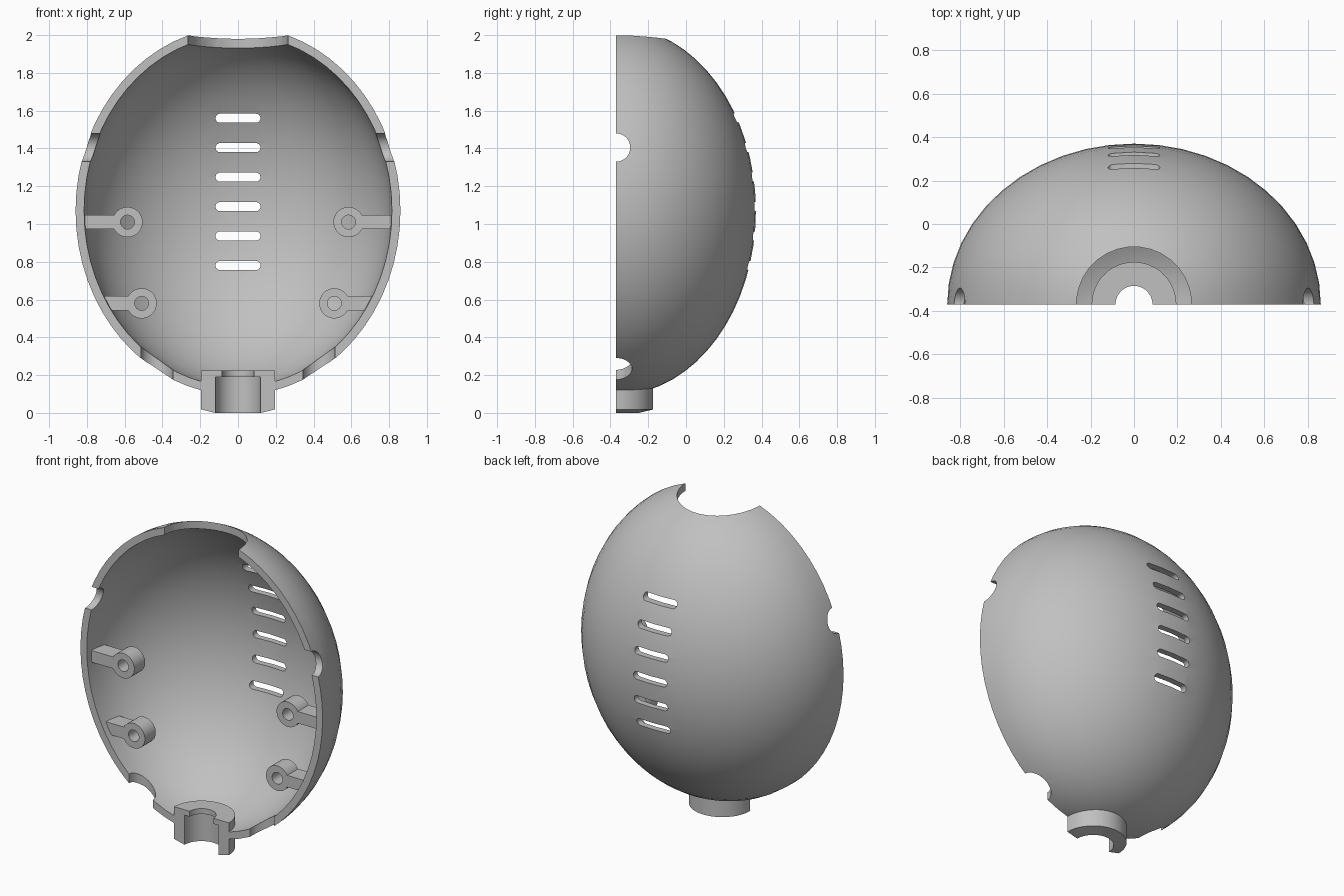
import bpy, bmesh, math
from mathutils import Matrix, Vector

default = bpy.data.objects.get("Cube")
if default:
    bpy.data.objects.remove(default, do_unlink=True)

grey = bpy.data.materials.new("plain grey")
grey.use_nodes = True
grey.diffuse_color = (0.53, 0.53, 0.53, 1)
grey.node_tree.nodes["Principled BSDF"].inputs["Base Color"].default_value = (0.53, 0.53, 0.53, 1)

FRONT = -0.37                      # plane of the open rim
CENTRE = Vector((0, FRONT, 1.07))  # middle of the egg shape
OUTER = Vector((0.86, 0.74, 0.976))
WALL = 0.045
INNER = OUTER - Vector((WALL, WALL, WALL))
ROT = {"x": Matrix.Rotation(math.pi / 2, 4, "Y"),
       "y": Matrix.Rotation(math.pi / 2, 4, "X"),
       "z": Matrix.Identity(4)}


def make(name, bm):
    bmesh.ops.recalc_face_normals(bm, faces=bm.faces)
    if bm.calc_volume(signed=True) < 0:
        bmesh.ops.reverse_faces(bm, faces=bm.faces)
    mesh = bpy.data.meshes.new(name)
    bm.to_mesh(mesh)
    bm.free()
    mesh.materials.append(grey)
    ob = bpy.data.objects.new(name, mesh)
    bpy.context.collection.objects.link(ob)
    return ob


def half_turned(name, profile, depth_scale=1.0):
    """Closed (radius, height) profile turned half way round behind the rim plane."""
    bm = bmesh.new()
    ring = [bm.verts.new((r, 0, z)) for r, z in profile]
    edges = [bm.edges.new((ring[i - 1], ring[i])) for i in range(len(ring))]
    bmesh.ops.spin(bm, geom=ring + edges, cent=(0, 0, 0), axis=(0, 0, 1),
                   angle=math.pi, steps=24)
    bmesh.ops.holes_fill(bm, edges=[e for e in bm.edges if e.is_boundary], sides=0)
    for v in bm.verts:
        v.co.y = v.co.y * depth_scale + FRONT
    return make(name, bm)


def arc(radii, steps=30):
    """Side outline of the egg, just short of both poles."""
    angles = [math.radians(-83 + 166 * i / steps) for i in range(steps + 1)]
    return [(radii.x * math.cos(a), CENTRE.z + radii.z * math.sin(a)) for a in angles]


def cylinder(name, radius, depth, loc, axis, stretch=0):
    """Cylinder centred on loc; stretch pulls its halves apart in x."""
    bm = bmesh.new()
    m = ROT[axis] @ Matrix.Rotation(math.pi / 32, 4, "Z")
    bmesh.ops.create_cone(bm, cap_ends=True, segments=32, radius1=radius,
                          radius2=radius, depth=depth, matrix=m)
    for v in bm.verts:
        v.co.x += math.copysign(stretch, v.co.x)
    bmesh.ops.translate(bm, verts=bm.verts, vec=loc)
    return make(name, bm)


def combine(ob, other, operation):
    mod = ob.modifiers.new("cut", "BOOLEAN")
    mod.operation, mod.solver, mod.object = operation, "EXACT", other
    bpy.context.view_layer.objects.active = ob
    bpy.ops.object.modifier_apply(modifier=mod.name)
    bpy.data.objects.remove(other, do_unlink=True)


# Half egg shell with a flat rim
shell = half_turned("shell", arc(OUTER) + arc(INNER)[::-1], OUTER.y / OUTER.x)

# Top opening and the bore for the collar
cutters = [cylinder("top_cutter", 0.265, 0.6, (0, FRONT, 1.95), "z"),
           cylinder("neck_cutter", 0.15, 0.4, (0, FRONT, 0.1), "z")]
# Rim notches at the sides and the bottom
for side in (-1, 1):
    cutters.append(cylinder("side_cutter", 0.075, 0.4, (side * 0.8, FRONT, 1.405), "x"))
    cutters.append(cylinder("bottom_cutter", 0.085, 0.4, (side * 0.43, FRONT, 0.26), "z"))
# Vent slots down the back
for i in range(6):
    cutters.append(cylinder("slot_cutter", 0.024, 0.6, (0, 0.3, 0.78 + i * 0.156), "y", 0.095))
for cutter in cutters:
    combine(shell, cutter, "DIFFERENCE")

# Stepped half collar at the bottom
collar = half_turned("collar", [(0.12, 0), (0.195, 0.018), (0.195, 0.225),
                                (0.085, 0.225), (0.085, 0.19), (0.12, 0.19)])
parts = [shell, collar]

# Screw bosses on arms reaching into the wall
Y, DEPTH = -0.275, 0.11
for side, label in ((-1, "right"), (1, "left")):
    for x, z, level in ((0.585, 1.01, "upper"), (0.51, 0.58, "lower")):
        boss = cylinder(f"{level}_{label}_boss", 0.08, DEPTH, (side * x, Y, z), "y")
        bm = bmesh.new()
        m = Matrix.Translation((side * (x + 0.19), Y, z)) @ Matrix.Diagonal((0.3, DEPTH, 0.075, 1))
        bmesh.ops.create_cube(bm, size=1, matrix=m)
        combine(boss, make("arm", bm), "UNION")
        # Trim the arm inside the wall thickness
        bm = bmesh.new()
        m = Matrix.Translation(CENTRE) @ Matrix.Diagonal((*(OUTER + INNER) / 2, 1))
        bmesh.ops.create_uvsphere(bm, u_segments=48, v_segments=32, radius=1, matrix=m)
        combine(boss, make("limit", bm), "INTERSECT")
        combine(boss, cylinder("hole_cutter", 0.037, 0.4, (side * x, Y, z), "y"), "DIFFERENCE")
        parts.append(boss)

# Smooth curved surfaces, keep sharp edges
bpy.ops.object.select_all(action="DESELECT")
for ob in parts:
    ob.select_set(True)
bpy.context.view_layer.objects.active = shell
bpy.ops.object.shade_smooth_by_angle(angle=math.radians(30))
